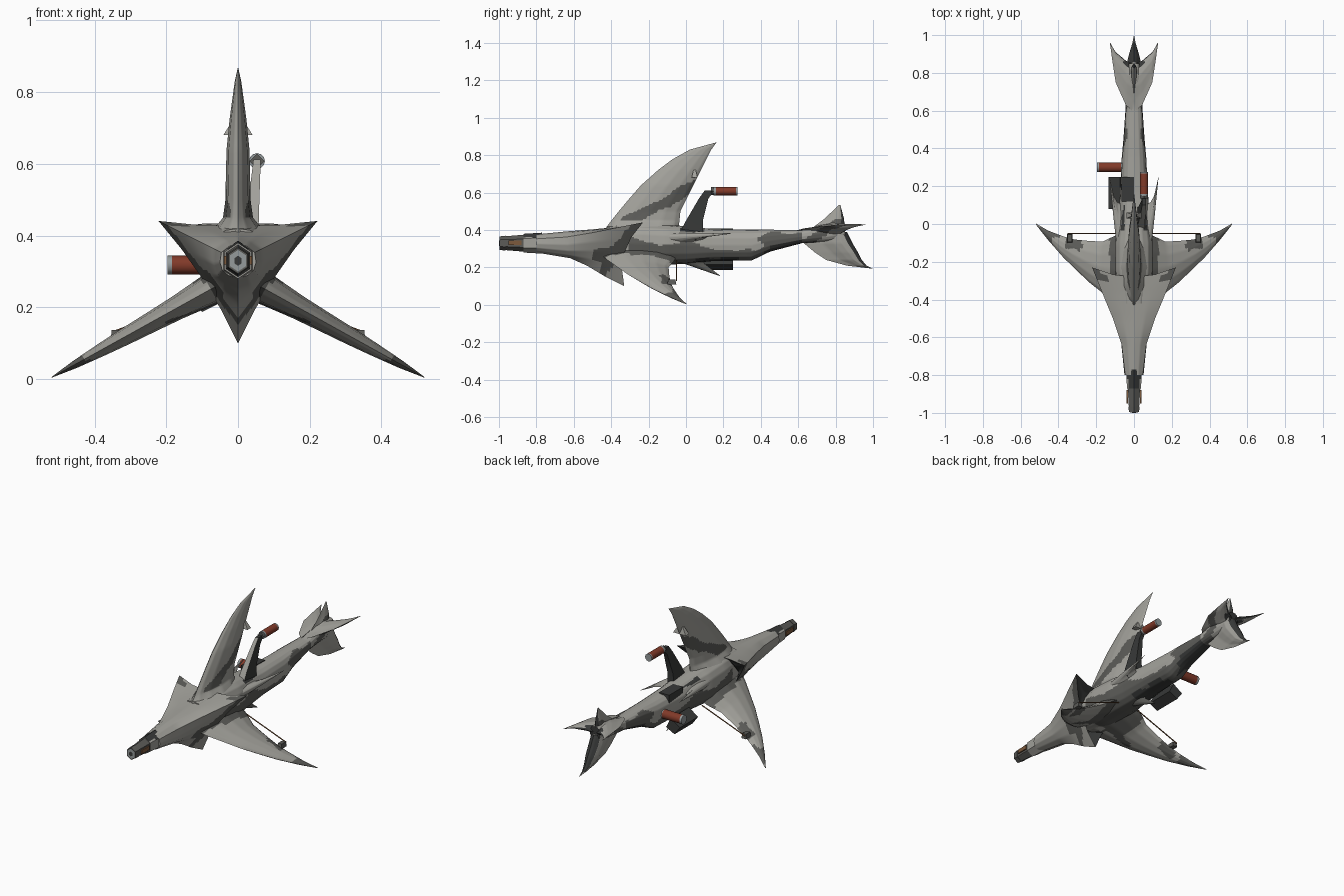
import bpy, bmesh, math
from mathutils import Vector, noise

if "Cube" in bpy.data.objects:
    bpy.data.objects.remove(bpy.data.objects["Cube"], do_unlink=True)


def material(name, r, g, b):
    m = bpy.data.materials.new(name)
    m.use_nodes = True
    m.diffuse_color = (r, g, b, 1)
    m.node_tree.nodes["Principled BSDF"].inputs["Base Color"].default_value = (r, g, b, 1)
    return m


LIGHT = material("light grey paint", .36, .355, .325)
DARK = material("dark grey paint", .105, .105, .097)
METAL = material("gunmetal", .04, .042, .041)
RED = material("red casing", .22, .042, .022)
CAP = material("pale steel", .3, .33, .335)
BROWN = material("brown band", .2, .1, .045)
CAMO = (LIGHT, DARK, METAL)

AXIS = .33  # height of the long axis
made = []


def camo(f):
    """Camouflage slot of a face: light, dark, or bare metal in hollows and side strips."""
    p = f.calc_center_median()
    x, y, z = abs(p.x), p.y, p.z
    if f.normal.y > .4 and (y < -.22 or y > .8):
        return 2
    q = Vector((x * 6 + 3, y * 4.5, z * 7 + 1))
    n = noise.noise(q) + .35 * noise.noise(q * 2.7)
    if z > .45 and y < .3:  # diagonal stripe on the tall fin
        dark = abs(z - (.61 + y * .55) + .05 * n) < .028
    elif y > .62:  # rising stripe on the tail
        dark = z > .33 and f.normal.z < .5 and abs(z - (.35 + (y - .66) * .4) + .04 * n) < .018
    elif y < -.3 and x < .25:  # streak on the lower flanks of the nose
        dark = -.62 < y and z < .40 and abs(z - (.155 + 1.6 * x) + .05 * n) < .016
    elif x > .13:  # wings, with a patch on the trailing edge
        dark = n > .22 or (.27 < x + .1 * n < .36 and y > -.13)
    elif -.04 < y < .22 and .05 < x and .385 < z + .02 * n < .402:
        return 2
    else:  # dark belly of the rear body
        dark = z < .335 + .11 * n + .05 * max(0, y - .3)
        if f.normal.z < -.5 and y > .05 and n > -.1:
            return 2
    return int(dark)


def finish(bm, name, mats, rule=None):
    bmesh.ops.recalc_face_normals(bm, faces=bm.faces)
    bm.normal_update()
    if rule:
        for f in bm.faces:
            f.material_index = rule(f)
    me = bpy.data.meshes.new(name)
    bm.to_mesh(me)
    bm.free()
    for m in mats:
        me.materials.append(m)
    ob = bpy.data.objects.new(name, me)
    bpy.context.collection.objects.link(ob)
    made.append(ob)


def loft(name, rings, mats=CAMO, rule=camo, cuts=5):
    """Skin a list of rings, coloured by a face rule."""
    bm = bmesh.new()
    rows = [[bm.verts.new(p) for p in ring] for ring in rings]
    n = len(rows[0])
    for a, b in zip(rows, rows[1:]):
        for i in range(n):
            bm.faces.new((a[i], a[(i + 1) % n], b[(i + 1) % n], b[i]))
    bm.faces.new(rows[0])
    bm.faces.new(rows[-1])
    if cuts:
        bmesh.ops.subdivide_edges(bm, edges=bm.edges[:], cuts=cuts, use_grid_fill=True)
    finish(bm, name, mats, rule)


def fin(name, angle, rows, z0=AXIS, mats=CAMO, rule=camo, peak=1):
    """Blade from rows of (reach, leading y, trailing y, half thickness); angle is from up.
    A peak below 1 moves the thickest point towards a blunt trailing edge."""
    a = math.radians(angle)
    out, side = Vector((math.sin(a), 0, math.cos(a))), Vector((math.cos(a), 0, -math.sin(a)))
    rings = []
    for reach, lead, trail, th in rows:
        ring = []
        for k in range(12):
            t = math.tau * k / 12
            s = math.sin(t)
            p = Vector((0, 0, z0)) + out * reach + side * (th * s * math.sqrt(abs(s)))
            p.y = lead + (trail - lead) * max(0, (1 - math.cos(t)) / 2) ** peak
            ring.append(p)
        rings.append(ring)
    loft(name, rings, mats, rule)


def box(name, x, y, z, mat, shrink=1):
    """Box from ranges; shrink narrows its top."""
    bm = bmesh.new()
    bmesh.ops.create_cube(bm, size=1)
    for v in bm.verts:
        k = shrink if v.co.z > 0 else 1
        v.co = [sum(r) / 2 + c * s * (r[1] - r[0]) for r, c, s in zip((x, y, z), v.co, (k, k, 1))]
    finish(bm, name, [mat])


def rod(name, a, b, radius, mat, sides=12):
    a, b = Vector(a), Vector(b)
    bm = bmesh.new()
    bmesh.ops.create_cone(bm, segments=sides, radius1=radius, radius2=radius,
                          depth=(b - a).length, cap_ends=True)
    turn = (b - a).to_track_quat('Z', 'Y')
    for v in bm.verts:
        v.co = turn @ v.co + (a + b) / 2
    finish(bm, name, [mat])


# Nose hull: rounded at the front, flaring into three swept points
rings = []
for yu, ru, yl, rl, bulge, dy in [
        (-.80, .052, -.80, .050, .024, 0), (-.64, .073, -.62, .080, .030, 0),
        (-.50, .125, -.53, .120, .018, 0), (-.36, .190, -.43, .180, .002, 0),
        (-.23, .248, -.33, .230, -.015, -.05), (-.29, .130, -.43, .110, .015, -.03)]:
    ridges = []
    for deg in (26.6, 153.4, 270):
        t = math.radians(deg)
        r, y = (rl, yl) if deg == 270 else (ru, yu)
        ridges.append(Vector((r * math.cos(t), y, AXIS + r * math.sin(t))))
    ring = []
    for k in range(3):
        p, q = ridges[k], ridges[(k + 1) % 3]
        mid = (p + q) / 2 - Vector((0, 0, AXIS))
        mid.y = 0
        for j in range(4):
            f = j / 4
            offset = mid.normalized() * bulge + Vector((0, dy, 0))
            ring.append(p.lerp(q, f) + offset * 4 * f * (1 - f))
    rings.append(ring)
loft("nose_hull", rings)

# Centre and rear body: rounded sections of y, half width, top, bottom
rings = []
for y, w, top, low in [(-.42, .075, .42, .25), (-.25, .10, .44, .215), (-.1, .10, .43, .215),
                       (0, .085, .42, .22), (.15, .075, .405, .235), (.35, .065, .402, .237),
                       (.45, .056, .402, .285), (.62, .044, .40, .33), (.78, .042, .44, .34),
                       (.85, .032, .435, .36)]:
    ring = []
    for k in range(16):
        c, s = math.cos(math.tau * k / 16), math.sin(math.tau * k / 16)
        ring.append(Vector((w * math.copysign(abs(c) ** .8, c), y,
                            (top + low) / 2 + (top - low) / 2 * math.copysign(abs(s) ** .8, s))))
    rings.append(ring)
loft("rear_body", rings)


# Six-sided muzzle with pale end plate, dark bore and brown side bands
def hexagon(y, r):
    return [Vector((r * .86 * math.sin(math.tau * k / 6), y, AXIS + r * math.cos(math.tau * k / 6)))
            for k in range(6)]


loft("muzzle", [hexagon(-.99, .035), hexagon(-.87, .045)], [DARK], None, 0)
loft("muzzle_sleeve", [hexagon(-.87, .050), hexagon(-.77, .056)], [METAL, LIGHT],
     lambda f: int(f.calc_center_median().z < .36), 3)
loft("muzzle_collar", [hexagon(-.996, .036), hexagon(-.965, .040)], [DARK], None, 0)
loft("muzzle_plate", [hexagon(-.998, .030), hexagon(-.994, .030)], [CAP], None, 0)
loft("muzzle_bore", [hexagon(-1, .014), hexagon(-.996, .014)], [METAL], None, 0)
for s, label in ((1, "left"), (-1, "right")):
    box("muzzle_band_" + label, sorted((s * .032, s * .0385)), (-.95, -.88), (.320, .343), BROWN)

# Tall upper fin with its bracket
fin("upper_fin", 0, [(.08, -.43, -.04, .075), (.12, -.40, -.035, .042), (.17, -.36, -.03, .035),
                     (.23, -.31, 0, .034), (.31, -.24, .04, .032), (.39, -.15, .08, .024),
                     (.45, -.07, .11, .016), (.50, .02, .135, .009), (.537, .155, .162, .001)])
box("upper_fin_bracket", (-.041, .041), (.03, .062), (.68, .72), LIGHT, .4)

# Drooping wings, braces, rear spikes and tail fins, on both sides
for s, label in ((1, "left"), (-1, "right")):
    fin("wing_" + label, s * 119,
        [(.04, -.46, -.05, .05), (.11, -.42, -.06, .042), (.19, -.365, -.093, .034),
         (.27, -.31, -.09, .029), (.36, -.235, -.082, .024), (.43, -.175, -.065, .019),
         (.52, -.085, -.035, .011), (.594, -.003, .003, .001)], z0=.293)
    rod("wing_brace_" + label, (s * .07, -.05, .235), (s * .35, -.05, .13), .0035, BROWN, 6)
    box("wing_bracket_" + label, sorted((s * .325, s * .355)), (-.10, -.052), (.11, .137), DARK, .8)
    fin("rear_spike_" + label, s * 68, [(.06, -.22, .10, .035), (.095, -.14, .115, .02),
                                        (.115, .02, .15, .012), (.139, .24, .247, .001)])
    fin("tail_side_fin_" + label, s * 76,
        [(.01, .60, .85, .035), (.045, .63, .865, .025), (.10, .75, .91, .012),
         (.116, .85, .935, .006), (.131, .955, .962, .001)], z0=.398, peak=.5)
fin("lower_spike", 180, [(.08, -.06, .09, .03), (.11, -.01, .10, .016), (.175, .178, .184, .001)],
    mats=[DARK], rule=None)

# Upper and lower tail fins
fin("tail_upper_fin", 0, [(.02, .62, .85, .03), (.07, .66, .85, .022), (.13, .74, .845, .012),
                          (.205, .818, .825, .001)], peak=.5)
fin("tail_lower_fin", 180, [(-.06, .62, .86, .036), (.0, .63, .89, .038), (.05, .69, .92, .033),
                            (.09, .75, .94, .024), (.12, .86, .965, .012), (.135, .985, .998, .001)],
    peak=.35)

# Leaning rear arm, painted on its front edge
rings = []
for x, z, y0, y1, w in [(.035, .37, -.04, .09, .022), (.04, .45, .0, .09, .018),
                        (.05, .57, .07, .12, .012), (.053, .612, .10, .155, .01)]:
    rings.append([Vector((x - w, y0, z)), Vector((x + w, y0, z)),
                  Vector((x + w, y1, z)), Vector((x - w, y1, z))])
loft("rear_arm", rings, [METAL, LIGHT], lambda f: int(f.normal.y < -.3), 0)


# Red casings with pale end caps
def casing(name, a, b, radius):
    a, b = Vector(a), Vector(b)
    rod(name, a.lerp(b, .09), b.lerp(a, .07), radius, RED)
    rod(name + "_cap", a, a.lerp(b, .09), radius, CAP)
    rod(name + "_end", b.lerp(a, .07), b, radius, CAP)


casing("upper_casing", (.053, .148, .608), (.053, .275, .608), .022)
rod("upper_casing_mount", (.053, .135, .608), (.053, .150, .608), .021, DARK, 4)
casing("side_casing", (-.197, .30, .318), (-.06, .30, .318), .026)

# Tilted side box and top hatch
loft("side_box", [[Vector((x, y, z)) for x, z in ((-.135, .235), (-.10, .187), (-.045, .215), (-.075, .275))]
                  for y in (.08, .25)], [METAL], None, 0)
box("top_hatch", (-.065, .0), (.12, .25), (.36, .408), METAL)

for ob in bpy.context.selected_objects:
    ob.select_set(False)
for ob in made:
    ob.select_set(True)
bpy.context.view_layer.objects.active = made[0]
bpy.ops.object.shade_smooth_by_angle(angle=math.radians(35))
